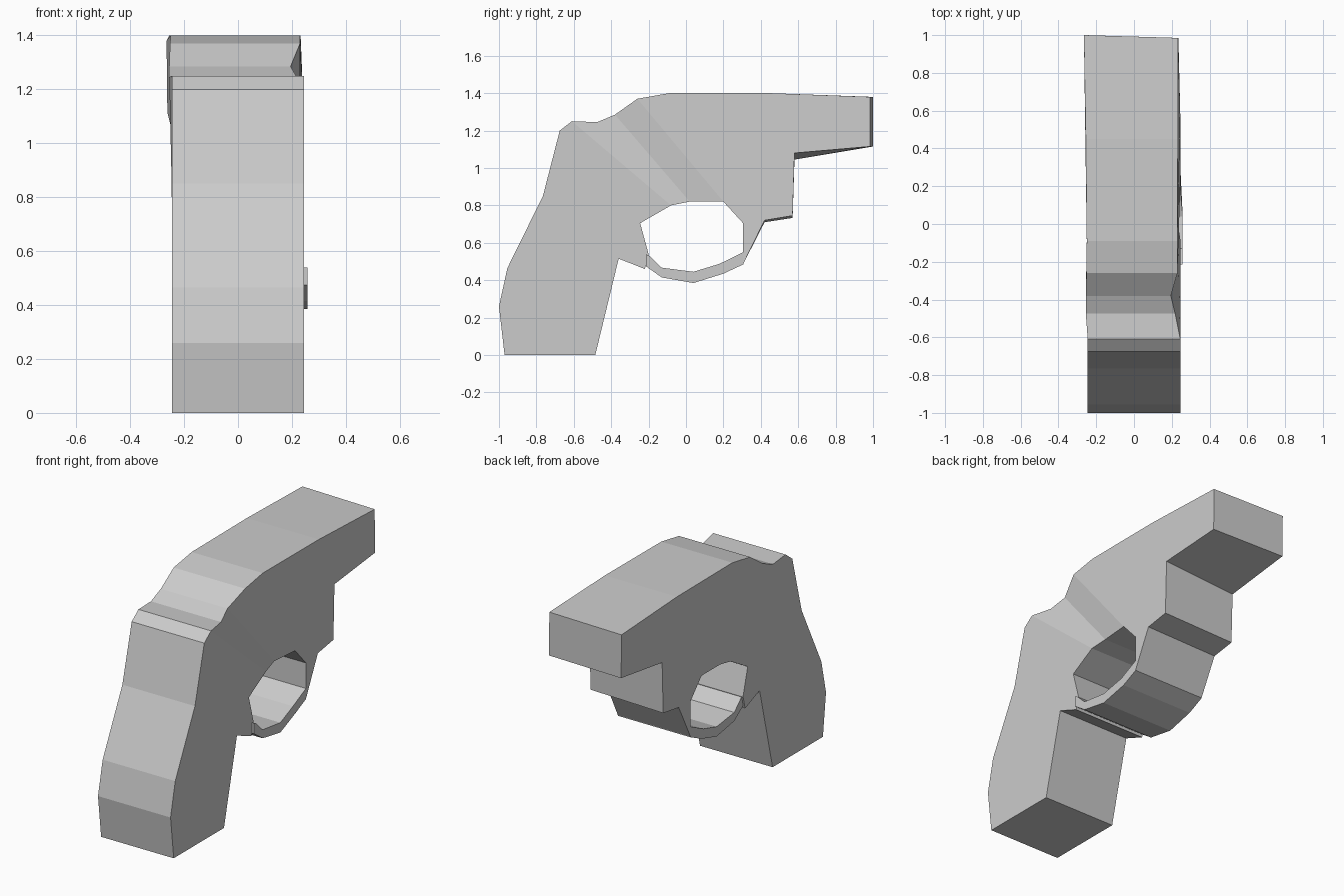
import bpy, bmesh

if "Cube" in bpy.data.objects:
    bpy.data.objects.remove(bpy.data.objects["Cube"])

HALF = 0.245


def slab(name, panels, right, left, shift):
    """Build a thick plate from (y, z) side panels; rim faces close every open edge."""
    bm = bmesh.new()
    pairs = {}
    edges = {}

    def pair(p):
        if p not in pairs:
            dy, dz = shift.get(p, (0, 0))
            pairs[p] = (bm.verts.new((left.get(p, -HALF), p[0] + dy, p[1] + dz)),
                        bm.verts.new((right.get(p, HALF), p[0], p[1])))
        return pairs[p]

    for pts in panels:
        bm.faces.new([pair(p)[0] for p in reversed(pts)])
        bm.faces.new([pair(p)[1] for p in pts])
        for a, b in zip(pts, pts[1:] + pts[:1]):
            if (b, a) in edges:
                del edges[(b, a)]
            else:
                edges[(a, b)] = True
    for a, b in edges:
        bm.faces.new((pairs[a][0], pairs[b][0], pairs[b][1], pairs[a][1]))
    bmesh.ops.recalc_face_normals(bm, faces=bm.faces)
    mesh = bpy.data.meshes.new(name)
    bm.to_mesh(mesh)
    bm.free()
    obj = bpy.data.objects.new(name, mesh)
    bpy.context.collection.objects.link(obj)
    return obj


# Shared corners of the slanted side groove
grip_top, grip_low = (-0.61, 1.25), (-0.08, 0.80)
valley_top, valley_low = (-0.38, 1.285), (0.02, 0.82)
ridge_top, ridge_low = (-0.26, 1.37), (0.20, 0.82)
muzzle_top, muzzle_low = (0.985, 1.38), (0.985, 1.115)
step_high, step_low, guard_root = (0.58, 1.08), (0.57, 0.745), (0.42, 0.72)

# Grip, groove and barrel panels
grip = [(-0.97, 0), (-0.485, 0), (-0.36, 0.515), (-0.22, 0.46), (-0.2, 0.54),
        (-0.245, 0.705), grip_low, grip_top, (-0.675, 1.2), (-0.765, 0.85),
        (-0.955, 0.465), (-1.0, 0.26)]
groove_rear = [grip_low, valley_low, valley_top, (-0.475, 1.245), grip_top]
groove_front = [valley_low, ridge_low, ridge_top, valley_top]
barrel = [ridge_low, (0.305, 0.705), (0.305, 0.485), guard_root, step_low, step_high,
          muzzle_low, muzzle_top, (0.45, 1.4), (-0.09, 1.4), ridge_top]

slab("grip_and_barrel", [grip, groove_rear, groove_front, barrel],
     right={valley_top: 0.195, valley_low: 0.23, (-0.475, 1.245): 0.218,
            ridge_top: 0.23, (-0.09, 1.4): 0.23, (0.45, 1.4): 0.232,
            muzzle_top: 0.233, muzzle_low: 0.235},
     left={valley_top: -0.255, (-0.475, 1.245): -0.255, ridge_top: -0.252,
           (-0.09, 1.4): -0.25, (0.45, 1.4): -0.255,
           muzzle_top: -0.265, muzzle_low: -0.262},
     shift={muzzle_top: (0.015, 0), muzzle_low: (0.015, 0),
            step_high: (0, -0.035), step_low: (0, -0.012), guard_root: (0, -0.01)})

# Trigger guard strap
guard = [(-0.215, 0.54), (-0.215, 0.475), (-0.13, 0.415), (0.04, 0.385), (0.2, 0.435),
         (0.307, 0.485), (0.307, 0.55), (0.18, 0.488), (0.04, 0.445), (-0.13, 0.467),
         (-0.195, 0.53)]
slab("trigger_guard", [guard],
     right={p: 0.258 for p in guard if p[0] < 0.1},
     left={p: -0.235 for p in guard if p[0] < 0.1}, shift={})
